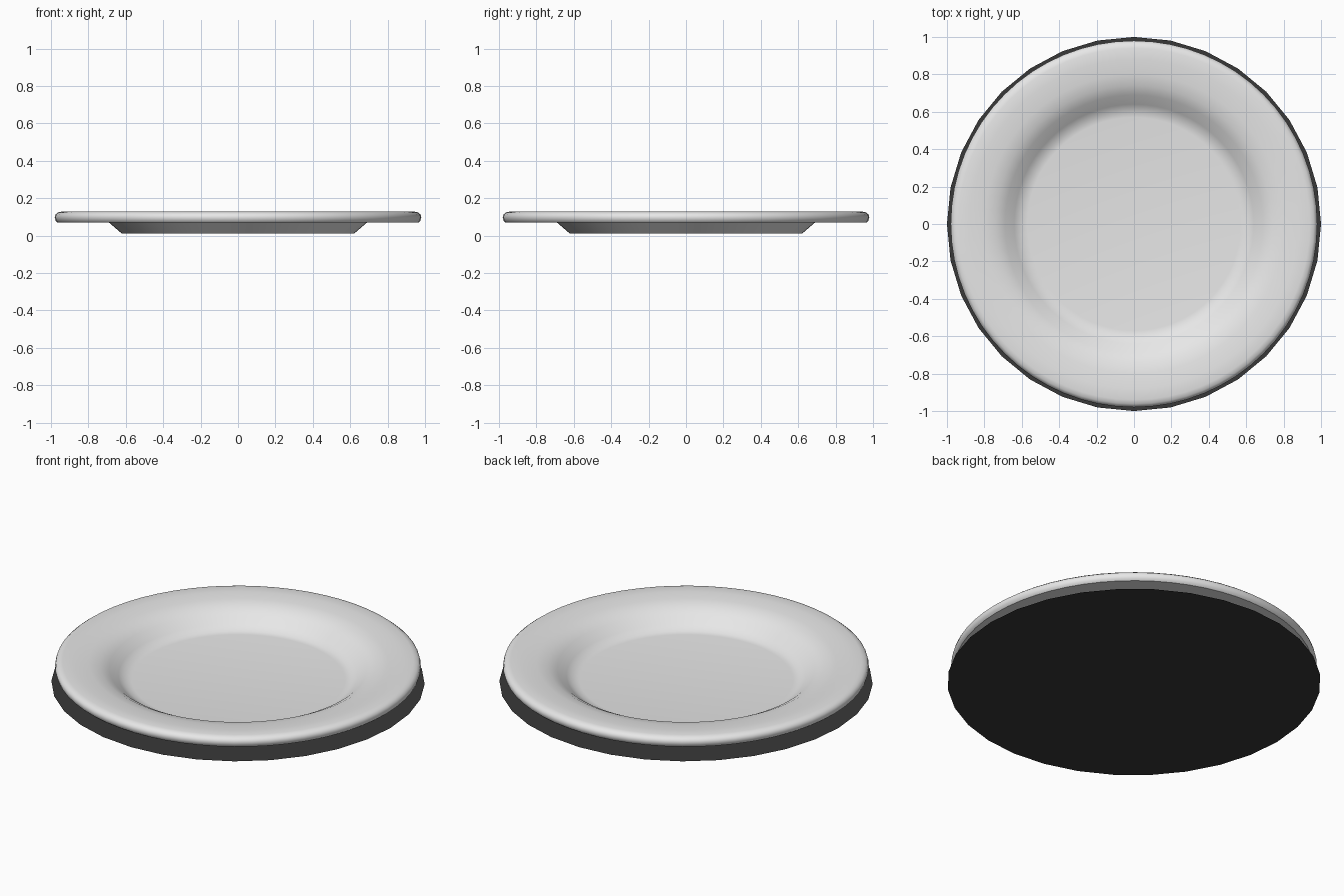
import bpy, bmesh, math

if "Cube" in bpy.data.objects:
    bpy.data.objects.remove(bpy.data.objects["Cube"])


def material(name, value):
    m = bpy.data.materials.new(name)
    m.diffuse_color = (value, value, value, 1)
    m.use_nodes = True
    m.node_tree.nodes["Principled BSDF"].inputs["Base Color"].default_value = m.diffuse_color
    return m


def lathe(name, profile, sides, mat):
    # Spin an (r, z) profile that starts and ends on the axis
    bm = bmesh.new()
    rings = []
    for r, z in profile:
        if r == 0:
            rings.append([bm.verts.new((0, 0, z))] * sides)
        else:
            rings.append([bm.verts.new((r * math.cos(2 * math.pi * i / sides),
                                        r * math.sin(2 * math.pi * i / sides), z))
                          for i in range(sides)])
    for a, b in zip(rings, rings[1:]):
        for i in range(sides):
            j = (i + 1) % sides
            quad = list(dict.fromkeys((a[i], a[j], b[j], b[i])))
            bm.faces.new(quad)
    bmesh.ops.recalc_face_normals(bm, faces=bm.faces)
    me = bpy.data.meshes.new(name)
    bm.to_mesh(me)
    bm.free()
    me.materials.append(mat)
    ob = bpy.data.objects.new(name, me)
    bpy.context.collection.objects.link(ob)
    return ob


white = material("white glaze", 0.8)
dark = material("dark base", 0.04)

# Plate: foot, flat underside, rounded rim, sloping well, flat floor
plate = lathe("plate", [
    (0, 0.01), (0.62, 0.01), (0.69, 0.07), (0.965, 0.07),
    (0.976, 0.08), (0.98, 0.098), (0.976, 0.113), (0.962, 0.124), (0.94, 0.129),
    (0.88, 0.128), (0.80, 0.122), (0.74, 0.111), (0.69, 0.085),
    (0.64, 0.045), (0.605, 0.022), (0.57, 0.018), (0, 0.018)], 64, white)
bpy.context.view_layer.objects.active = plate
plate.select_set(True)
bpy.ops.object.shade_smooth_by_angle(angle=math.radians(38))

# Thin flat dark disc lying under the plate
bm = bmesh.new()
bmesh.ops.create_circle(bm, cap_ends=True, segments=32, radius=1.0)
bmesh.ops.recalc_face_normals(bm, faces=bm.faces)
me = bpy.data.meshes.new("base_disc")
bm.to_mesh(me)
bm.free()
me.materials.append(dark)
disc = bpy.data.objects.new("base_disc", me)
bpy.context.collection.objects.link(disc)
